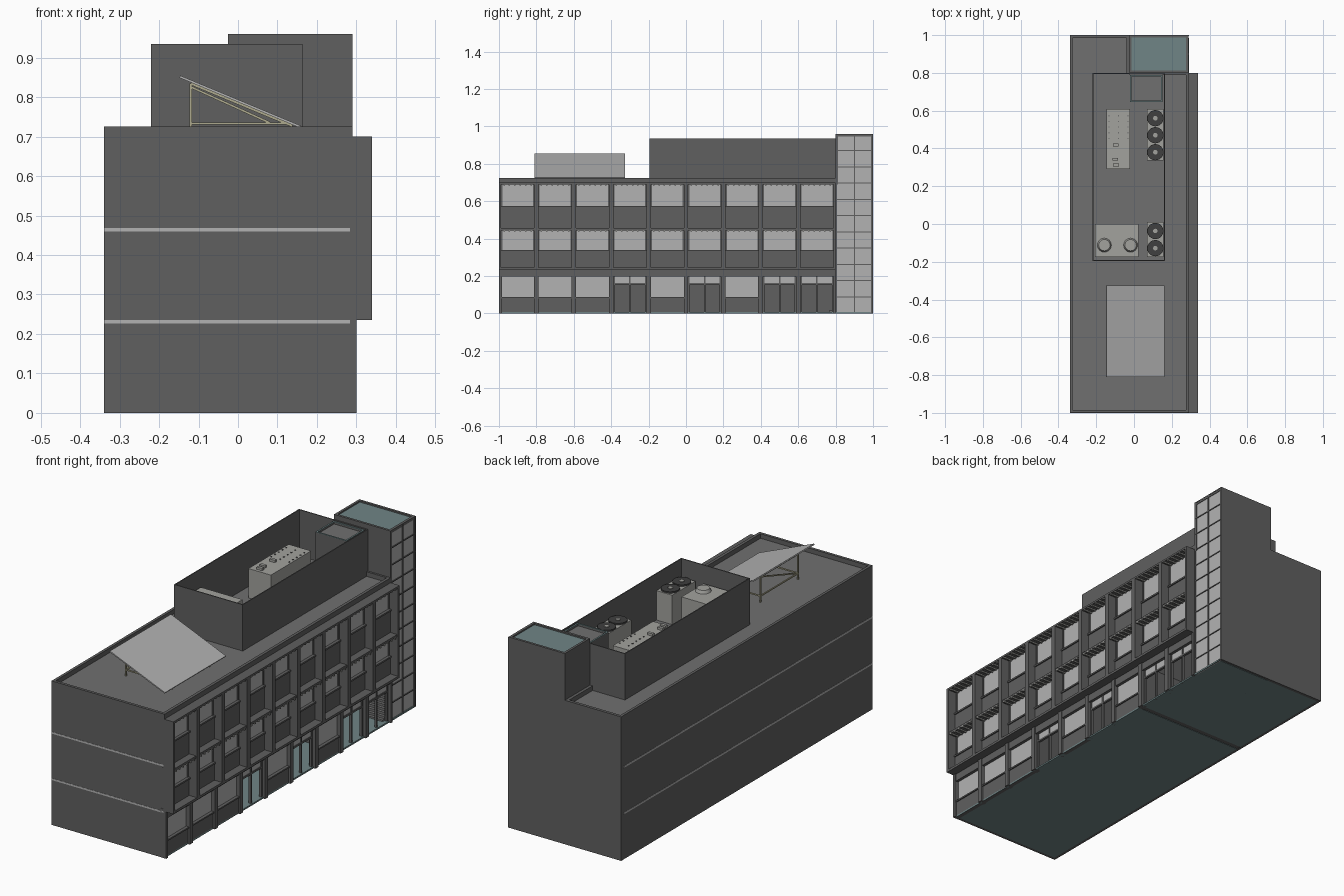
import bpy, bmesh, math
from mathutils import Vector, Matrix

if "Cube" in bpy.data.objects:
    bpy.data.objects.remove(bpy.data.objects["Cube"])


def mat(name, r, g, b):
    m = bpy.data.materials.new(name)
    m.diffuse_color = (r, g, b, 1)
    m.use_nodes = True
    m.node_tree.nodes["Principled BSDF"].inputs["Base Color"].default_value = m.diffuse_color
    return m


WALL = mat("wall_grey", .115, .115, .115)
ROOF = mat("roof_grey", .16, .16, .16)
DARK = mat("dark_metal", .05, .05, .05)
GLASS = mat("pale_glass", .45, .45, .45)
TEAL = mat("teal_slab", .16, .235, .24)
UNIT = mat("unit_grey", .36, .36, .34)
STEEL = mat("rack_steel", .42, .40, .27)


def finish(name, bm, m):
    me = bpy.data.meshes.new(name)
    bm.to_mesh(me)
    bm.free()
    me.materials.append(m)
    ob = bpy.data.objects.new(name, me)
    bpy.context.collection.objects.link(ob)
    return ob


def boxes(name, items, m):
    """One object from boxes given as (x0, x1, y0, y1, z0, z1)."""
    bm = bmesh.new()
    for x0, x1, y0, y1, z0, z1 in items:
        mx = Matrix.Translation(((x0 + x1) / 2, (y0 + y1) / 2, (z0 + z1) / 2))
        bmesh.ops.create_cube(bm, size=1, matrix=mx @ Matrix.Diagonal((x1 - x0, y1 - y0, z1 - z0, 1)))
    return finish(name, bm, m)


def beams(name, pairs, w, m):
    """Square bars between pairs of points."""
    bm = bmesh.new()
    for a, b in pairs:
        a, b = Vector(a), Vector(b)
        d = b - a
        mx = Matrix.Translation((a + b) / 2) @ d.to_track_quat('Z', 'Y').to_matrix().to_4x4()
        bmesh.ops.create_cube(bm, size=1, matrix=mx @ Matrix.Diagonal((w, w, d.length, 1)))
    return finish(name, bm, m)


def discs(name, pts, r, h, m, r2=None):
    bm = bmesh.new()
    for p in pts:
        bmesh.ops.create_cone(bm, cap_ends=True, segments=24, radius1=r, radius2=r if r2 is None else r2,
                              depth=h, matrix=Matrix.Translation(p) @ Matrix.Translation((0, 0, h / 2)))
    return finish(name, bm, m)


def frame(x0, x1, y0, y1, z0, z1, t):
    """Four walls round a rectangle."""
    return [(x0, x0 + t, y0, y1, z0, z1), (x1 - t, x1, y0, y1, z0, z1),
            (x0 + t, x1 - t, y0, y0 + t, z0, z1), (x0 + t, x1 - t, y1 - t, y1, z0, z1)]


# Outer walls and parapet
boxes("outer_walls", [
    (-.339, -.325, -.999, 1, 0, .725),
    (-.325, .29, -.999, -.985, 0, .725),
    (.27, .30, -.999, -.985, 0, .235),
    (-.325, -.025, .985, 1, 0, .725),
    (.275, .29, -.985, .8, .69, .725),
    (-.04, -.025, .8, .985, .69, .725),
    (-.025, .275, .79, .80, .69, .725)], WALL)

# Floors, ground slab and roof deck
boxes("ground_slab", [(-.325, .29, -.985, .385, 0, .008), (-.325, .29, .41, .985, 0, .008)], TEAL)
boxes("partition_wall", [(-.325, .28, .385, .41, .002, .23)], WALL)
boxes("floor_slabs", [b for z in (.226, .46) for b in (
    (-.34, .284, -1, .8, z, z + .009), (-.34, -.03, .8, .98, z, z + .009))], GLASS)
boxes("roof_deck", [(-.325, .275, -.985, .8, .69, .702), (-.325, -.04, .8, .985, .69, .702)], ROOF)

# Street facade: nine bays
BAYS = [-1 + .2 * i for i in range(9)]
DOORS = (3, 5, 7, 8)
frames, glass, sills, fins = [], [], [], []
for i in range(10):
    y = -1 + .2 * i
    a, b = max(y - .012, -1), min(y + .012, .8)
    frames.append((.283, .34, a, b, .235, .70))
    frames.append((.265, .30, a, b, 0, .235))
frames += [(.27, .34, -1, .8, .235, .247), (.283, .34, -1, .8, .69, .70),
           (.275, .335, -1, .8, .444, .456), (.265, .295, -1, .8, .197, .235)]
for i, y in enumerate(BAYS):
    a, b = y + .012, y + .188
    for z0, z1, z2 in ((.247, .335, .444), (.456, .57, .69)):
        sills.append((.283, .297, a, b, z0, z1))
        sills.append((.283, .303, a, b, z1 - .004, z1 + .004))
        glass.append((.284, .288, a, b, z1, z2))
        frames.append((.283, .293, a, a + .006, z1, z2))
        frames.append((.283, .293, b - .006, b, z1, z2))
        # sunshade blades under each head
        for k in range(6):
            c = a + .015 + k * .029
            fins.append((.29, .338, c - .004, c + .004, z2 - .006, z2 + .003))
    if i in DOORS:
        glass.append((.276, .28, a, b, .16, .197))
        c = (a + b) / 2
        frames.append((.272, .284, a, b, .153, .162))
        for k in (a, c - .004, b - .008):
            frames.append((.272, .284, k, k + .008, 0, .197))
    else:
        sills.append((.27, .29, a, b, 0, .085))
        sills.append((.27, .296, a, b, .081, .088))
        glass.append((.276, .28, a, b, .085, .197))
boxes("facade_frames", frames, WALL)
boxes("window_glass", glass, GLASS)
boxes("window_sill_panels", sills, WALL)
boxes("sunshade_blades", fins, UNIT)

# Stair tower with glazed side
boxes("tower_walls", [
    (-.025, .288, .988, 1, 0, .96), (-.025, -.013, .8, .988, 0, .96),
    (-.013, .288, .8, .812, .69, .96), (.276, .288, .812, .988, .945, .96)], WALL)
boxes("tower_roof", [(-.013, .276, .812, .988, .943, .953)], TEAL)
boxes("tower_glass", [(.281, .285, .804, .996, 0, .955)], GLASS)
boxes("tower_mullions",
      [(.28, .29, y, y + .006, 0, .96) for y in (.8, .897, .994)] +
      [(.28, .289, .8, 1, z, z + .005) for z in [.955 / 11 * k for k in range(12)]], WALL)

# Stairs: two flights and a landing for every storey
steps = []
for z in (.005, .235, .468):
    for k in range(10):
        y = .765 + .0155 * k
        steps.append((.15, .27, y, y + .018, z + .0115 * k, z + .0115 * (k + 1)))
        steps.append((0, .12, y, y + .018, z + .23 - .0115 * (k + 1), z + .23 - .0115 * k))
    steps.append((0, .27, .92, .985, z + .107, z + .117))
boxes("stairs", steps, ROOF)

# Lift overrun behind the screen
boxes("lift_shaft", frame(-.02, .152, .645, .79, .70, .93, .008), WALL)
boxes("lift_roof", [(-.012, .144, .653, .782, .912, .922)], ROOF)
boxes("lift_roof_rim", frame(-.02, .152, .645, .79, .93, .933, .008), TEAL)

# Roof plant screen
boxes("plant_screen", frame(-.22, .163, -.195, .80, .70, .935, .005), WALL)

# Air handling unit with rivet rows and vents
boxes("air_handler", [(-.145, -.02, .29, .61, .70, .85)], UNIT)
boxes("air_handler_vents", [(x, x + .03, y, y + .015, .85, .862)
                            for x, y in ((-.11, .305), (-.115, .335), (-.112, .41))], UNIT)
boxes("air_handler_studs", [(x, x + .006, y, y + .006, .85, .853)
                            for x in (-.135, -.085, -.035) for y in [.45 + .03 * k for k in range(5)]], ROOF)

# Chiller with two round caps
boxes("chiller", [(-.207, .025, -.175, 0, .70, .85)], UNIT)
discs("chiller_caps", [(-.157, -.112, .85), (-.018, -.112, .85)], .037, .015, UNIT, .03)

# Condensers with fans
boxes("condensers", [(.07, .157, .335, .61, .70, .85), (.07, .157, -.175, .01, .70, .85)], UNIT)
FANS = [(.113, y, .85) for y in (.56, .47, .38, -.037, -.128)]
discs("condenser_fans", FANS, .043, .008, DARK)
discs("condenser_fan_hubs", FANS, .012, .011, UNIT)

# Solar panel on its rack
panel = boxes("solar_panel", [(-.166, .166, -.81, -.325, -.003, .003)], GLASS)
panel.rotation_euler = (0, math.atan2(.127, .305), 0)
panel.location = (.006, 0, .788)
bars = []
for y in (-.72, -.42):
    bars += [((-.12, y, .70), (-.12, y, .834)), ((-.12, y, .834), (.135, y, .728)),
             ((-.12, y, .733), (.135, y, .733)), ((.135, y, .70), (.135, y, .735)),
             ((-.12, y, .826), (.08, y, .735))]
bars += [((x, -.72, z), (x, -.42, z)) for x, z in ((-.12, .733), (.135, .73), (-.12, .83))]
bars += [((-.12, -.72, .733), (-.12, -.42, .83))]
beams("panel_rack", bars, .006, STEEL)
